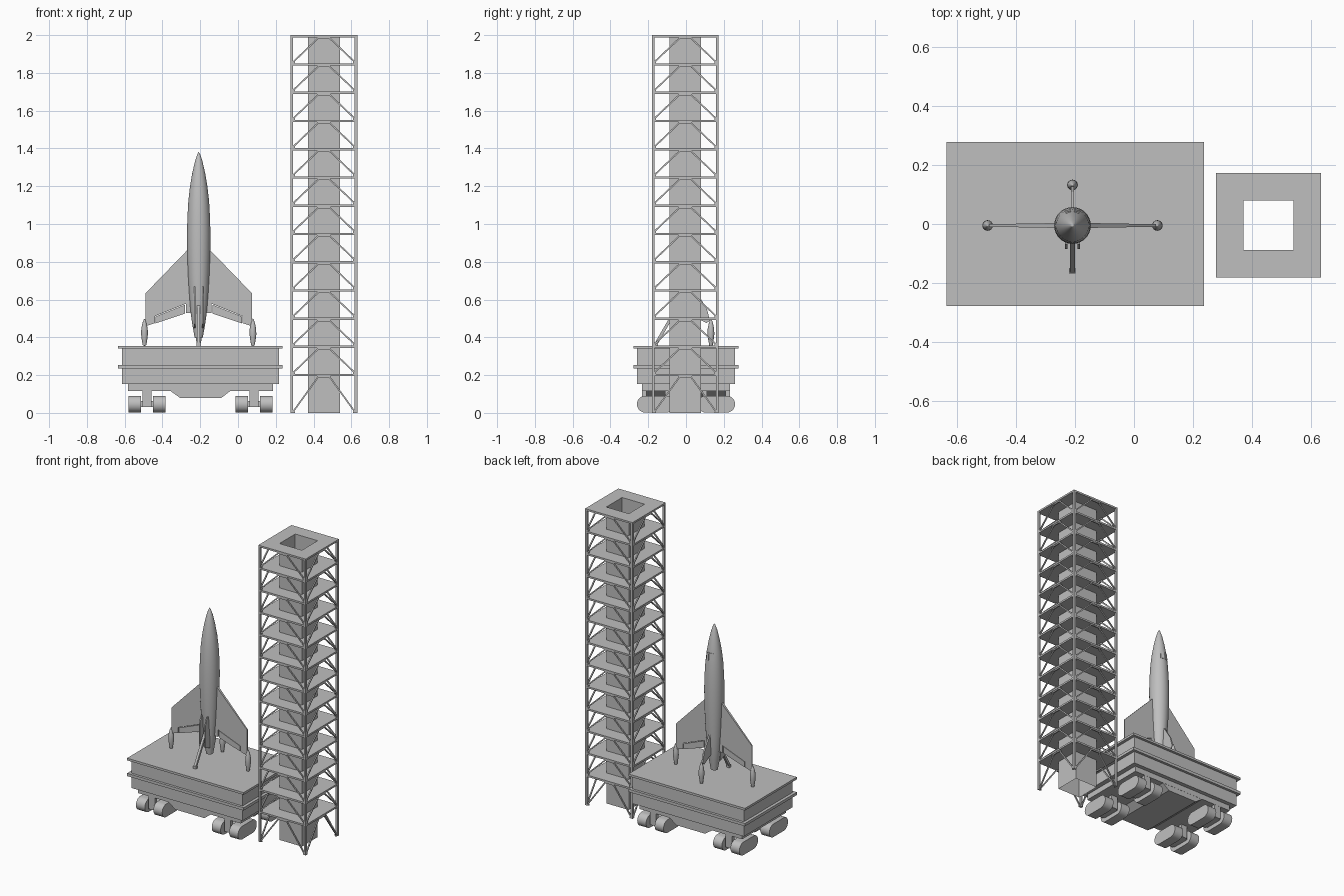
import bpy, bmesh, math
from mathutils import Vector

if "Cube" in bpy.data.objects:
    bpy.data.objects.remove(bpy.data.objects["Cube"], do_unlink=True)

grey = bpy.data.materials.new("light_grey")
grey.use_nodes = True
COLOUR = (0.52, 0.52, 0.52, 1)
grey.diffuse_color = COLOUR
grey.node_tree.nodes["Principled BSDF"].inputs["Base Color"].default_value = COLOUR


def finish(name, bm, smooth=False, normals=True):
    if normals:
        bmesh.ops.recalc_face_normals(bm, faces=bm.faces)
    mesh = bpy.data.meshes.new(name)
    bm.to_mesh(mesh)
    bm.free()
    mesh.materials.append(grey)
    obj = bpy.data.objects.new(name, mesh)
    bpy.context.collection.objects.link(obj)
    if smooth:
        bpy.ops.object.select_all(action='DESELECT')
        obj.select_set(True)
        bpy.context.view_layer.objects.active = obj
        bpy.ops.object.shade_smooth_by_angle(angle=math.radians(35))
    return obj


def add_box(bm, lo, hi):
    verts = bmesh.ops.create_cube(bm, size=1)["verts"]
    for v in verts:
        v.co = [l + (c + 0.5) * (h - l) for l, h, c in zip(lo, hi, v.co)]


def add_bar(bm, a, b, width):
    """Square bar from point a to point b."""
    a, b = Vector(a), Vector(b)
    turn = (b - a).to_track_quat('Z', 'Y')
    for v in bmesh.ops.create_cube(bm, size=1)["verts"]:
        c = v.co.copy()
        v.co = (a + b) / 2 + turn @ Vector((c.x * width, c.y * width, c.z * (b - a).length))


def add_prism(bm, outline, place, t0, t1):
    """Extrude a 2D outline; place(u, v, t) maps it into space."""
    rings = [[bm.verts.new(place(u, v, t)) for u, v in outline] for t in (t0, t1)]
    bm.faces.new(rings[0])
    bm.faces.new(rings[1][::-1])
    n = len(outline)
    for i in range(n):
        j = (i + 1) % n
        bm.faces.new((rings[0][i], rings[0][j], rings[1][j], rings[1][i]))


def add_lathe(bm, profile, x, y, sides):
    """Revolve (radius, z) points about a vertical axis."""
    rings = []
    for r, z in profile:
        count = sides if r > 0 else 1
        rings.append([bm.verts.new((x + r * math.cos(math.tau * i / sides),
                                    y + r * math.sin(math.tau * i / sides), z))
                      for i in range(count)])
    for a, b in zip(rings, rings[1:]):
        for i in range(sides):
            j = (i + 1) % sides
            ring = [a[i % len(a)], a[j % len(a)], b[j % len(b)], b[i % len(b)]]
            bm.faces.new(list(dict.fromkeys(ring)))


# ---- Tower ----
TX, TY, HALF, CORE = 0.455, -0.004, 0.177, 0.084
PITCH, THICK, POST = 0.1495, 0.012, 0.014
decks = [2.0 - PITCH * i for i in range(13)]
corners = [(-1, -1), (1, -1), (1, 1), (-1, 1)]

# Open lift shaft
bm = bmesh.new()
rings = [[bm.verts.new((TX + CORE * a, TY + CORE * b, z)) for a, b in corners] for z in (0, 2)]
for i in range(4):
    j = (i + 1) % 4
    bm.faces.new((rings[0][i], rings[0][j], rings[1][j], rings[1][i]))
finish("tower_shaft", bm, normals=False)

# Square ring decks
bm = bmesh.new()
for z in decks:
    for s in (-1, 1):
        ends = sorted((s * CORE, s * HALF))
        add_box(bm, (TX + ends[0], TY - HALF, z - THICK), (TX + ends[1], TY + HALF, z))
        add_box(bm, (TX - CORE, TY + ends[0], z - THICK), (TX + CORE, TY + ends[1], z))
finish("tower_decks", bm)

bm = bmesh.new()
for a, b in corners:
    x, y = TX + a * (HALF - POST / 2), TY + b * (HALF - POST / 2)
    add_bar(bm, (x, y, 0), (x, y, 2), POST)
finish("tower_posts", bm)

# Diagonal braces and gussets on each bay and side
bm = bmesh.new()
E = HALF - POST / 2
for top, low in zip(decks, decks[1:] + [0.0]):
    for k in range(4):
        ax, ay = [(1, 0), (0, 1), (-1, 0), (0, -1)][k]

        def on_side(u, z, e=E):
            return (TX + ax * e - ay * u, TY + ay * e + ax * u, z)

        head, foot = top - THICK, low + 0.008
        for s in (-1, 1):
            add_bar(bm, on_side(s * 0.032, head - 0.006), on_side(s * (E - 0.008), foot), 0.008)
            add_bar(bm, on_side(s * (E - 0.016), foot - 0.004), on_side(s * E, foot - 0.004), 0.009)
        add_bar(bm, on_side(-0.036, head - 0.004), on_side(0.036, head - 0.004), 0.009)
finish("tower_braces", bm)

# ---- Crawler platform ----
PX = -0.199
bm = bmesh.new()
for hx, hy, z0, z1 in [(0.435, 0.277, 0.34, 0.355), (0.415, 0.26, 0.153, 0.341),
                       (0.435, 0.277, 0.234, 0.253), (0.383, 0.233, 0.116, 0.154)]:
    add_box(bm, (PX - hx, -hy, z0), (PX + hx, hy, z1))
finish("platform_hull", bm)

bm = bmesh.new()
belly = [(-0.16, 0.117), (-0.107, 0.079), (0.11, 0.079), (0.16, 0.117)]
add_prism(bm, belly, lambda u, v, t: (PX + u, t, v), -0.232, 0.232)
finish("platform_belly", bm)

# Track units: two rounded tracks, a beam and pillars at each corner
tracks, mounts = bmesh.new(), bmesh.new()
R, LEN = 0.044, 0.2
stadium = []
for end in (1, -1):
    for i in range(13):
        ang = math.pi * i / 12 - math.pi / 2
        stadium.append((end * (LEN / 2 - R + R * math.cos(ang)), R + 0.002 + end * R * math.sin(ang)))
for sx in (-1, 1):
    for sy in (-1, 1):
        cx, cy = PX + sx * 0.283, sy * 0.16
        for side in (-1, 1):
            mid = cx + side * 0.065
            add_prism(tracks, stadium, lambda u, v, t: (t, cy + u, v), mid - 0.033, mid + 0.033)
            add_box(mounts, (cx - 0.024, cy + side * 0.06 - 0.012, 0.03),
                    (cx + 0.024, cy + side * 0.06 + 0.012, 0.118))
        add_box(mounts, (cx - 0.034, cy - 0.06, 0.03), (cx + 0.034, cy + 0.06, 0.062))
finish("crawler_tracks", tracks, True)
finish("track_mounts", mounts)

# ---- Winged rocket ----
RX, RY = -0.208, -0.005
body = [(0, 0.4), (0.022, 0.4), (0.034, 0.47), (0.044, 0.54), (0.051, 0.63), (0.057, 0.73),
        (0.061, 0.84), (0.062, 0.95), (0.06, 1.03), (0.055, 1.12), (0.046, 1.2),
        (0.034, 1.27), (0.019, 1.335), (0.007, 1.37), (0, 1.382)]
bm = bmesh.new()
add_lathe(bm, body, RX, RY, 32)
finish("rocket_body", bm, True)

# Delta wings with elevons, mirrored
wing = [(0.02, 0.9), (0.06, 0.862), (0.283, 0.632), (0.283, 0.458), (0.232, 0.475),
        (0.232, 0.512), (0.068, 0.578), (0.068, 0.53), (0.02, 0.53)]
elevon = [(0.073, 0.572), (0.228, 0.51), (0.228, 0.474), (0.073, 0.526)]
for side, s in (("left", 1), ("right", -1)):
    for name, outline, half in (("wing", wing, 0.008), ("elevon", elevon, 0.006)):
        bm = bmesh.new()
        add_prism(bm, outline,
                  lambda u, v, t: (RX + s * u, RY + t * (1.15 - 2.2 * u), v), -half, half)
        finish(f"{side}_{name}", bm)

# Tail fin
bm = bmesh.new()
fin = [(0.03, 0.69), (0.055, 0.648), (0.114, 0.555), (0.132, 0.49), (0.114, 0.475), (0.03, 0.52)]
add_prism(bm, fin, lambda u, v, t: (RX + t, RY + u, v), -0.005, 0.005)
finish("tail_fin", bm)

# Landing pods on wing tips and fin
bm = bmesh.new()
pod = [(0, 0.355), (0.009, 0.357), (0.014, 0.385), (0.018, 0.415), (0.017, 0.445),
       (0.011, 0.475), (0.004, 0.495), (0, 0.5)]
for dx, dy in [(-0.287, 0), (0.287, 0), (0, 0.137)]:
    add_lathe(bm, pod, RX + dx, RY + dy, 16)
finish("landing_pods", bm, True)

# Front leg with its two bay doors
bm = bmesh.new()
add_bar(bm, (RX, RY - 0.03, 0.58), (RX, RY - 0.153, 0.366), 0.016)
add_box(bm, (RX - 0.011, RY - 0.162, 0.355), (RX + 0.011, RY - 0.143, 0.372))
finish("front_leg", bm)
bm = bmesh.new()
door = [(-0.03, 0.67), (-0.062, 0.67), (-0.08, 0.62), (-0.08, 0.47), (-0.03, 0.45)]
for s in (-1, 1):
    add_prism(bm, door, lambda u, v, t: (RX + s * 0.021 + t, RY + u, v), -0.004, 0.004)
finish("leg_bay_doors", bm)

# Cockpit windows as thin plates on the nose
bm = bmesh.new()
for s in (-1, 1):
    corners3 = []
    for z, r in ((1.15, 0.053), (1.2, 0.0475)):
        for a in (0.12, 0.5):
            ang = math.pi / 2 + s * a
            corners3.append((ang, r, z))
    shells = [[bm.verts.new((RX + (r + d) * math.cos(g), RY + (r + d) * math.sin(g), z))
               for g, r, z in corners3] for d in (-0.004, 0.003)]
    bmesh.ops.convex_hull(bm, input=shells[0] + shells[1])
finish("cockpit_windows", bm)
